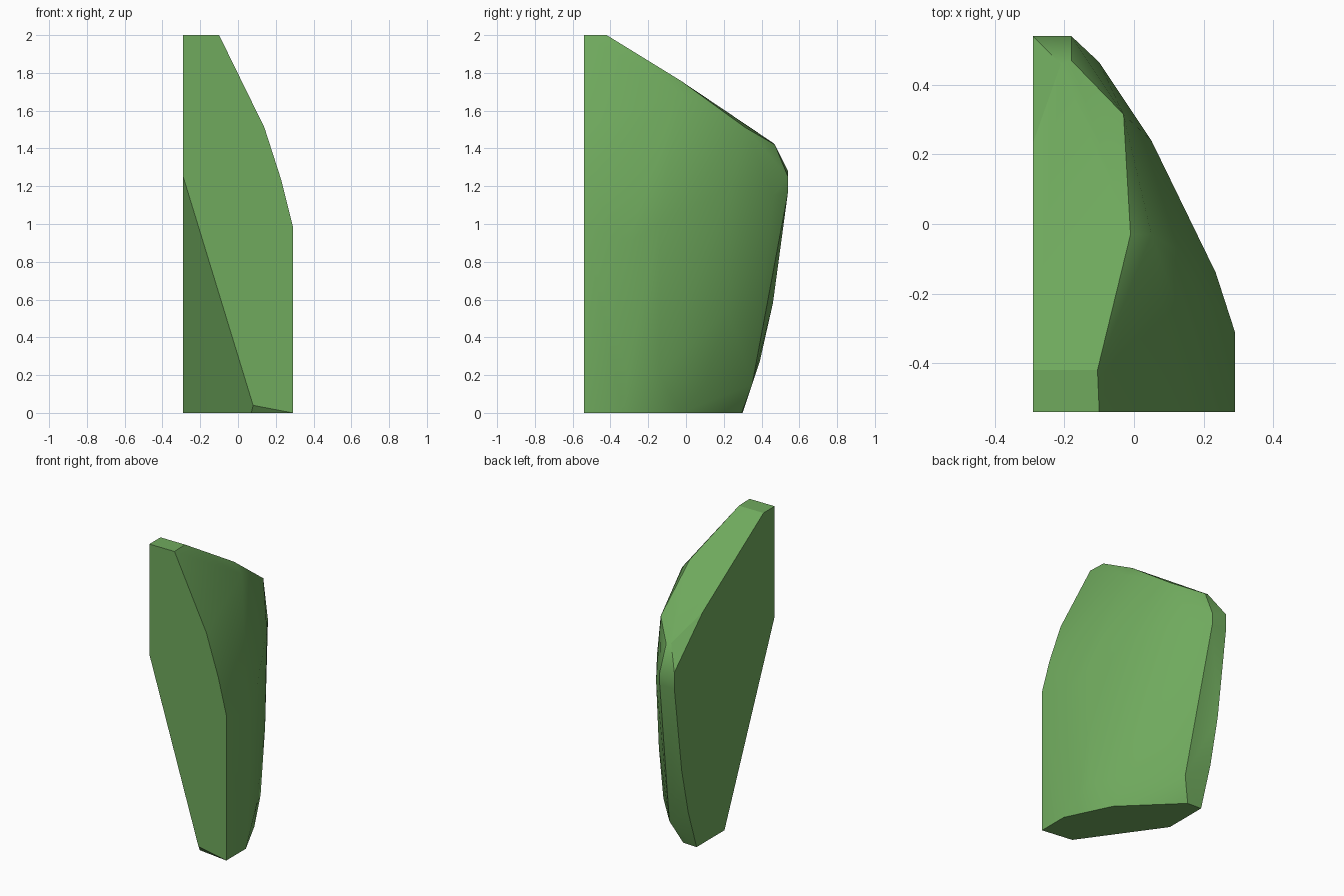
import bpy
import bmesh
import math

cube = bpy.data.objects.get("Cube")
if cube:
    bpy.data.objects.remove(cube, do_unlink=True)

# Planes that bound the faceted block
FRONT, BACK = -0.54, 0.54
INNER, OUTER = -0.29, 0.29
BASE, TOP = 0.0, 2.0


def flat_colour(name, rgb):
    material = bpy.data.materials.new(name)
    material.use_nodes = True
    colour = (*rgb, 1.0)
    material.diffuse_color = colour
    shader = material.node_tree.nodes["Principled BSDF"]
    shader.inputs["Base Color"].default_value = colour
    return material


def on_front(outline):
    return [(x, FRONT, z) for x, z in outline]


def on_inner_side(outline):
    return [(INNER, y, z) for y, z in outline]


def on_base(outline):
    return [(x, y, BASE) for x, y in outline]


# Flat front face, curving down to the outer edge
front_face = on_front([
    (INNER, TOP), (-.1, TOP), (.14, 1.51), (.23, 1.23),
    (OUTER, .99), (OUTER, BASE), (.08, .04), (INNER, 1.25),
])

# Flat inner side, with its lower front corner cut away
inner_side = on_inner_side([
    (-.42, TOP), (.234, 1.575), (BACK, 1.28), (BACK, 1.17),
    (.46, .58), (.39, .27), (.3, BASE), (0, BASE),
])

# Underside
underside = on_base([
    (.07, -.51), (OUTER, -.33), (.145, -.03), (-.186, .295),
])

# Sloping roof and its bevelled shoulder
roof = [
    (-.105, -.42, TOP), (-.01, -.03, 1.76), (.05, -.03, 1.69),
    (-.03, .315, 1.51), (-.18, .47, 1.42), (-.21, .46, 1.43),
]

# Rounded outer wall, from the front corner round to the back
outer_wall = [
    (OUTER, -.31, .9), (OUTER, -.31, .2),
    (.235, -.14, 1), (.235, -.14, .2),
    (.05, .24, 1.2), (.05, .22, .55), (.1, .1, .15),
    (-.1, .465, 1.15), (-.12, .35, .15),
    (-.18, BACK, 1.25), (-.18, BACK, 1.17),
]


def build_block(name, sections, material):
    bm = bmesh.new()
    for section in sections:
        for point in section:
            bm.verts.new(point)
    result = bmesh.ops.convex_hull(bm, input=bm.verts[:])
    unused = [item for item in result["geom_interior"] + result["geom_unused"]
              if isinstance(item, bmesh.types.BMVert) and not item.link_faces]
    bmesh.ops.delete(bm, geom=list(set(unused)), context="VERTS")

    # Join coplanar triangles into clean facets
    bmesh.ops.dissolve_limit(bm, angle_limit=math.radians(1),
                             verts=bm.verts[:], edges=bm.edges[:])
    bmesh.ops.recalc_face_normals(bm, faces=bm.faces[:])
    mesh = bpy.data.meshes.new(name)
    bm.to_mesh(mesh)
    bm.free()
    mesh.materials.append(material)
    block = bpy.data.objects.new(name, mesh)
    bpy.context.collection.objects.link(block)
    return block


green = flat_colour("leaf_green", (.16, .4, .11))
block = build_block("faceted_block",
                    [front_face, inner_side, underside, roof, outer_wall],
                    green)

# Soft outer wall with crisp borders around the flat faces
bpy.ops.object.select_all(action="DESELECT")
block.select_set(True)
bpy.context.view_layer.objects.active = block
bpy.ops.object.shade_smooth_by_angle(angle=math.radians(30))
